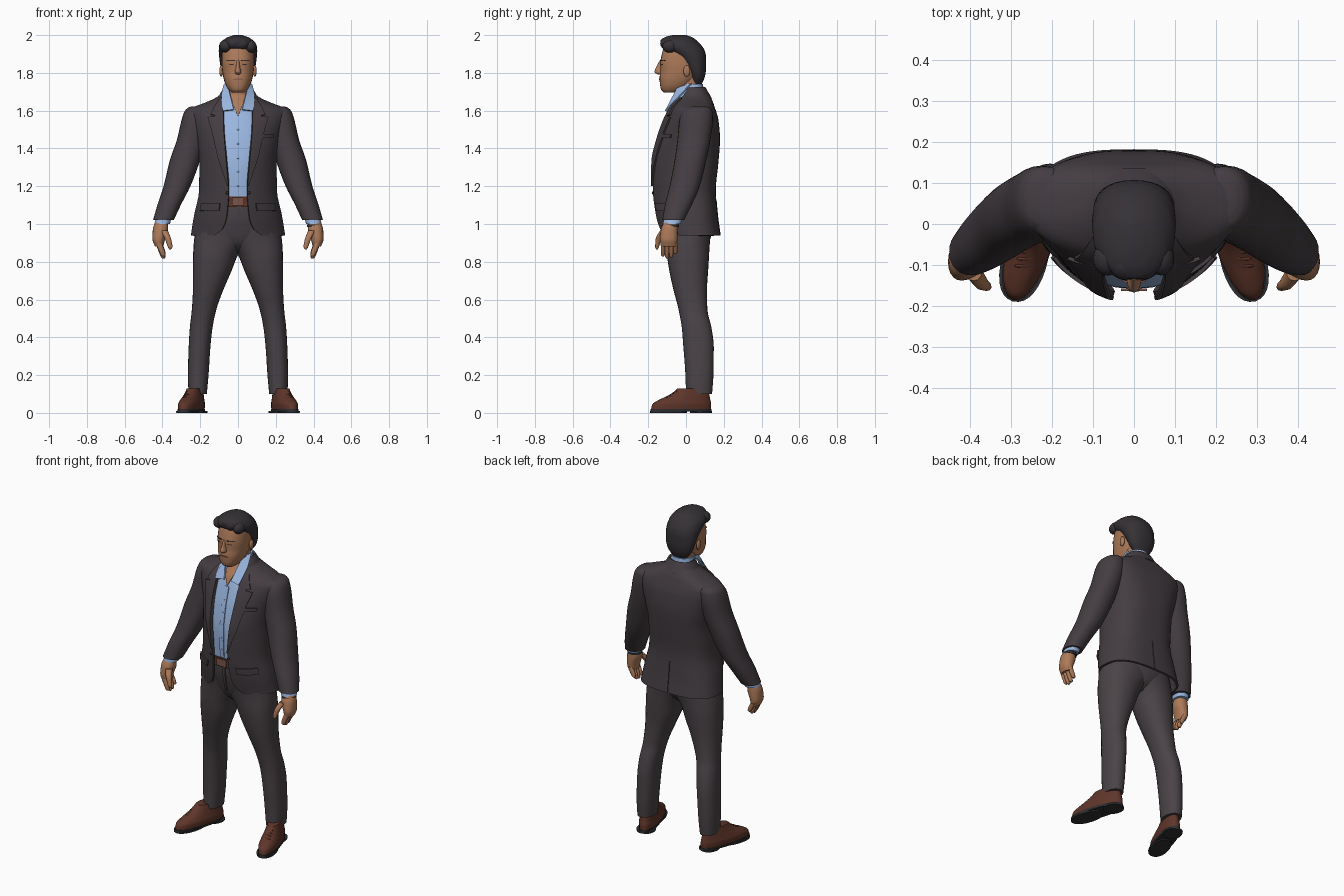
import bpy, bmesh, math
from mathutils import Matrix, Vector

if "Cube" in bpy.data.objects:
    bpy.data.objects.remove(bpy.data.objects["Cube"], do_unlink=True)


def material(name, *rgb):
    m = bpy.data.materials.new(name)
    m.use_nodes = True
    m.diffuse_color = (*rgb, 1)
    node = next(n for n in m.node_tree.nodes if n.type == "BSDF_PRINCIPLED")
    node.inputs["Base Color"].default_value = (*rgb, 1)
    node.inputs["Roughness"].default_value = 0.7
    return m


SUIT = material("charcoal jacket", .058, .047, .054)
TROUSER = material("charcoal trousers", .069, .057, .064)
SHIRT = material("light blue shirt", .33, .48, .76)
SKIN = material("tan skin", .42, .195, .1)
LIP = material("lip", .30, .12, .07)
HAIR = material("dark hair", .036, .031, .037)
LEATHER = material("brown leather", .115, .036, .023)
SOLE = material("dark sole", .03, .028, .032)
BUCKLE = material("buckle bronze", .20, .09, .065)


def finish(name, bm, mat, closed=True, thick=0, offset=-1):
    if closed:
        bmesh.ops.recalc_face_normals(bm, faces=bm.faces)
    me = bpy.data.meshes.new(name)
    bm.to_mesh(me)
    bm.free()
    me.materials.append(mat)
    ob = bpy.data.objects.new(name, me)
    bpy.context.collection.objects.link(ob)
    bpy.ops.object.select_all(action="DESELECT")
    ob.select_set(True)
    bpy.context.view_layer.objects.active = ob
    if thick:
        mod = ob.modifiers.new("thickness", "SOLIDIFY")
        mod.thickness, mod.offset = thick, offset
        bpy.ops.object.modifier_apply(modifier=mod.name)
    bpy.ops.object.shade_smooth_by_angle(angle=math.radians(45))


def sym(rows):
    """(z, half width, front, back) to (z, x0, x1, front, back)."""
    return [(z, -w, w, a, b) for z, w, a, b in rows]


def at(rows, z):
    """Smoothly interpolated row at height z, without overshoot."""
    i = max(k for k in range(len(rows) - 1) if k == 0 or rows[k][0] <= z)
    step = lambda k: rows[k + 1][0] - rows[k][0]
    t = min(max((z - rows[i][0]) / step(i), 0), 1)
    out = []
    for c in range(1, len(rows[0])):
        slope = lambda k: (rows[k + 1][c] - rows[k][c]) / step(k)

        def tangent(k):
            if k == 0 or k == len(rows) - 1:
                return slope(min(k, len(rows) - 2))
            a, b = slope(k - 1), slope(k)
            return 2 * a * b / (a + b) if a * b > 0 else 0
        a, b = rows[i][c], rows[i + 1][c]
        ta, tb = tangent(i) * step(i), tangent(i + 1) * step(i)
        out.append(a + t * ta + t * t * (3 * (b - a) - 2 * ta - tb) + t ** 3 * (2 * (a - b) + ta + tb))
    return out


def body(name, rows, mat, side=1, n=28, steps=4, pf=2.2, pb=2.2, gap=None, place=None):
    """Stack of horizontal rounded sections; gap leaves the front open."""
    bm = bmesh.new()
    zs = [a[0] + (b[0] - a[0]) * k / steps for a, b in zip(rows, rows[1:]) for k in range(steps)]
    rings = []
    for z in zs + [rows[-1][0]]:
        x0, x1, y0, y1 = at(rows, z)
        cx, cy, rx, ry = (x0 + x1) / 2, (y0 + y1) / 2, (x1 - x0) / 2, (y1 - y0) / 2
        t0 = math.asin(min(at(gap, z)[0] / rx, .97) ** (pf / 2)) if gap else 0
        ring = []
        for k in range(n + 1 if gap else n):
            t = t0 + (2 * math.pi - 2 * t0) * k / n
            s, c = math.sin(t), math.cos(t)
            e = 2 / (pf if c > 0 else pb)
            p = Vector((cx + rx * math.copysign(abs(s) ** e, s), cy - ry * math.copysign(abs(c) ** e, c), z))
            p = place @ p if place else p
            ring.append(bm.verts.new((p.x * side, p.y, p.z)))
        rings.append(ring)
    for a, b in zip(rings, rings[1:]):
        for k in range(n):
            j = (k + 1) % len(a)
            bm.faces.new((a[k], a[j], b[j], b[k]))
    if not gap:
        bm.faces.new(rings[0][::-1])
        bm.faces.new(rings[-1])
    finish(name, bm, mat, not gap, .012 if gap else 0)


def patch(name, rows, outline, mat, side=1, p=2.2, lift=.003, thick=.006, nx=6):
    """Thin plate lying on the front of a body; outline is (z, x0, x1)."""
    bm = bmesh.new()
    lines = []
    for a, b in zip(outline, outline[1:]):
        for k in range(5):
            lines.append([u + (v - u) * k / 4 for u, v in zip(a, b)])
    grid = []
    for z, xa, xb in lines:
        x0, x1, y0, y1 = at(rows, z)
        row = []
        for k in range(nx + 1):
            x = xa + (xb - xa) * k / nx
            u = min(abs(x - (x0 + x1) / 2) * 2 / (x1 - x0), .99)
            y = (y0 + y1) / 2 - (y1 - y0) / 2 * (1 - u ** p) ** (1 / p)
            row.append(bm.verts.new((x * side, y - lift, z)))
        grid.append(row)
    for a, b in zip(grid, grid[1:]):
        for k in range(nx):
            bm.faces.new((a[k], a[k + 1], b[k + 1], b[k]))
    bmesh.ops.remove_doubles(bm, verts=bm.verts, dist=.0001)
    finish(name, bm, mat, False, thick, 0)


def ball(name, loc, size, mat):
    bm = bmesh.new()
    bmesh.ops.create_uvsphere(bm, u_segments=16, v_segments=10, radius=1,
                              matrix=Matrix.Translation(loc) @ Matrix.Diagonal((*size, 1)))
    finish(name, bm, mat)


# Jacket, open at the front, with cut-away hem and a centre back vent
jacket = sym([(.94, .25, -.142, .182), (1.05, .232, -.168, .167), (1.18, .206, -.183, .158),
              (1.33, .205, -.186, .172), (1.45, .225, -.16, .18), (1.55, .255, -.122, .172),
              (1.595, .265, -.098, .16), (1.615, .243, -.088, .153), (1.645, .168, -.07, .143),
              (1.67, .115, -.052, .13), (1.7, .076, -.025, .105)])
opening = [(.94, .125), (.97, .085), (1.03, .062), (1.18, .05), (1.35, .063),
           (1.5, .075), (1.6, .077), (1.66, .075), (1.7, .065)]
body("jacket", jacket, SUIT, n=56, pf=1.8, pb=2.8, gap=opening)
body("jacket_collar", sym([(1.665, .108, -.05, .137), (1.725, .075, -.01, .102)]), SUIT,
     gap=[(1.665, .08), (1.725, .064)])
backs = [(z, at(jacket, z)[3]) for z in (.945, 1.0, 1.06, 1.13)]
body("back_vent", sym([(z, .003, y - .02, y + .002) for z, y in backs]), SOLE, n=8)

# Shirt, belt and hips
shirt = sym([(1.1, .17, -.148, .12), (1.3, .175, -.158, .14), (1.45, .18, -.138, .14), (1.55, .16, -.11, .13),
             (1.62, .11, -.085, .11), (1.66, .08, -.06, .095), (1.69, .068, -.042, .085)])
body("shirt", shirt, SHIRT)
patch("shirt_placket", shirt, [(1.15, -.013, .013), (1.57, -.013, .013)], SHIRT)
patch("open_neck", shirt, [(1.575, -.002, .002), (1.63, -.025, .025), (1.685, -.04, .04)], SKIN, lift=.004)
body("shirt_collar_band", sym([(1.67, .074, -.04, .097), (1.74, .066, -.03, .09)]), SHIRT,
     gap=[(1.67, .045), (1.74, .05)])
belt = sym([(1.09, .18, -.156, .14), (1.145, .178, -.156, .138)])
body("belt", belt, LEATHER)
patch("belt_buckle", belt, [(1.097, -.032, .032), (1.14, -.032, .032)], BUCKLE, lift=.005)
hips = sym([(.85, .04, -.05, .07), (.9, .13, -.1, .12), (.96, .205, -.122, .137),
            (1.05, .195, -.143, .142), (1.12, .175, -.148, .13)])
body("hips", hips, TROUSER)
patch("trouser_fly", hips, [(.93, -.003, .008), (1.09, -.003, .018)], TROUSER)
for k in range(5):
    z = 1.2 + k * .075
    ball("shirt_button", (0, at(shirt, z)[2] - .006, z), (.005, .002, .005), SHIRT)

# Head and neck
head = sym([(1.695, .032, -.115, -.04), (1.71, .048, -.131, 0), (1.735, .064, -.137, .03), (1.77, .076, -.14, .06),
            (1.81, .083, -.136, .08), (1.85, .086, -.137, .085), (1.89, .086, -.13, .09),
            (1.94, .075, -.115, .075), (1.965, .05, -.08, .05)])
body("neck", sym([(1.58, .062, -.05, .08), (1.7, .06, -.048, .077), (1.8, .06, -.04, .08)]), SKIN)
body("head", head, SKIN, pf=2.3)
body("nose", sym([(1.792, .009, -.148, -.1), (1.797, .016, -.16, -.1), (1.806, .017, -.167, -.1),
                  (1.83, .011, -.158, -.1), (1.868, .008, -.138, -.1)]), SKIN, n=16)
patch("mouth", head, [(1.762, -.02, .02), (1.766, -.028, .028), (1.771, -.018, .018)], LIP, p=2.3, lift=.001)

# Hair: cap reaching forward with height, plus swept front locks
body("hair", sym([(1.74, .048, .03, .083), (1.78, .076, .02, .1), (1.83, .092, -.005, .107), (1.88, .099, -.045, .107),
                  (1.915, .102, -.095, .1), (1.94, .1, -.13, .086), (1.97, .082, -.135, .058),
                  (1.99, .052, -.11, .03), (2, .02, -.07, .0)]), HAIR)
for x, z, w in ((-.064, 1.942, .036), (-.022, 1.957, .04), (.024, 1.954, .038), (.066, 1.94, .032)):
    ball("hair_lock", (x, -.1 + abs(x) * .25, z), (w, .042, .034), HAIR)

for side, label in ((1, "left_"), (-1, "right_")):
    # Face details
    ball(label + "ear", (.089 * side, .004, 1.81), (.01, .018, .03), SKIN)
    patch(label + "eyebrow", head, [(1.862, .018, .058), (1.868, .016, .062)], HAIR, side, p=2.3, lift=.001)
    patch(label + "eye", head, [(1.843, .026, .044), (1.847, .024, .047)], HAIR, side, p=2.3, lift=.0, thick=.004)

    # Shirt collar leaf
    bm = bmesh.new()
    corners = [(.05, -.045, 1.72), (.022, -.1, 1.605), (.08, -.108, 1.598), (.087, -.03, 1.68), (.074, .02, 1.735), (.066, .03, 1.742)]
    v = [bm.verts.new((x * side, y, z)) for x, y, z in corners]
    bm.faces.new(v[:4])
    bm.faces.new((v[0], v[3], v[4], v[5]))
    finish(label + "collar_leaf", bm, SHIRT, False, .008, 0)

    # Lapel with notch, pocket flap and button
    notch = [(1.2, .05, .055), (1.35, .063, .105), (1.5, .075, .14), (1.565, .076, .16), (1.572, .077, .115),
             (1.58, .077, .145), (1.62, .077, .125), (1.665, .07, .095)]
    patch(label + "lapel", jacket, notch, SUIT, side, p=1.8, lift=.005, thick=.009)
    patch(label + "pocket_flap", jacket, [(1.07, .1, .2), (1.108, .095, .193)], SUIT, side, p=1.8, lift=.006, thick=.009)
    ball(label + "jacket_button", (.058 * side, -.176, 1.165), (.008, .005, .008), SOLE)

    # Sleeve, shirt cuff and hand
    body(label + "sleeve", [(1.02, .34, .45, -.125, -.01), (1.1, .303, .427, -.112, .03), (1.2, .252, .394, -.087, .073),
                            (1.34, .2, .36, -.06, .108), (1.45, .17, .322, -.045, .13), (1.55, .15, .299, -.035, .142),
                            (1.595, .15, .284, -.02, .14), (1.613, .165, .268, -.005, .13), (1.622, .18, .25, .02, .11)], SUIT, side)
    body(label + "shirt_cuff", [(1, .36, .443, -.122, -.028), (1.05, .35, .43, -.115, -.01)], SHIRT, side)
    body(label + "palm", [(.88, .396, .439, -.13, -.05), (.92, .386, .453, -.138, -.045),
                          (.97, .37, .451, -.133, -.043), (1.02, .374, .434, -.112, -.045)], SKIN, side, n=20)
    for k, tip in enumerate((.828, .818, .822, .84)):
        y = -.122 + k * .022
        body(label + "finger", [(tip, .388, .402, y - .004, y + .004), (tip + .008, .384, .408, y - .01, y + .01),
                                (.9, .404, .437, y - .012, y + .012)], SKIN, side, n=12)
    body(label + "thumb", [(.866, .354, .365, -.158, -.149), (.878, .347, .371, -.163, -.143),
                           (.92, .354, .386, -.161, -.13), (.965, .371, .41, -.138, -.095)], SKIN, side, n=12)

    # Trouser leg, crossing the centre above the crotch
    body(label + "trouser_leg", [(.1, .165, .262, 0, .138), (.2, .156, .265, -.003, .145), (.35, .146, .261, -.014, .147),
                                 (.45, .135, .255, -.022, .135), (.55, .114, .244, -.04, .113), (.65, .078, .239, -.066, .111),
                                 (.75, .035, .239, -.088, .117), (.83, .003, .238, -.1, .122), (.87, -.025, .236, -.104, .124),
                                 (.92, -.07, .232, -.11, .128), (1, -.1, .215, -.125, .13)], TROUSER, side)

    # Shoe, turned outward
    turn = Matrix.Translation((.247, -.025, 0)) @ Matrix.Rotation(.29, 4, "Z")
    body(label + "shoe_upper", sym([(.018, .052, -.167, .165), (.045, .054, -.16, .165), (.068, .049, -.125, .16),
                                    (.088, .044, -.08, .156), (.11, .039, -.043, .15), (.13, .035, -.02, .142)]),
         LEATHER, side, place=turn)
    for part, front, back, low, high in (("welt", -.171, .168, .007, .02), ("forefoot_sole", -.17, .03, 0, .01),
                                         ("heel", .05, .167, 0, .01)):
        body(label + part, sym([(low, .053, front, back), (high, .055, front, back)]), SOLE, side, place=turn, steps=1)
    for k in range(4):
        p = turn @ Vector((0, -.08 + k * .018, .083 + k * .01))
        ball(label + "lace", (p.x * side, p.y, p.z), (.022, .005, .006), LEATHER)

# Breast pocket and wristwatch
patch("breast_pocket", jacket, [(1.455, .125, .185), (1.475, .125, .188)], SUIT, p=1.8, lift=.005, thick=.009)
body("watch_band", [(.985, .366, .446, -.126, -.038), (.998, .366, .444, -.124, -.036)], SOLE)
